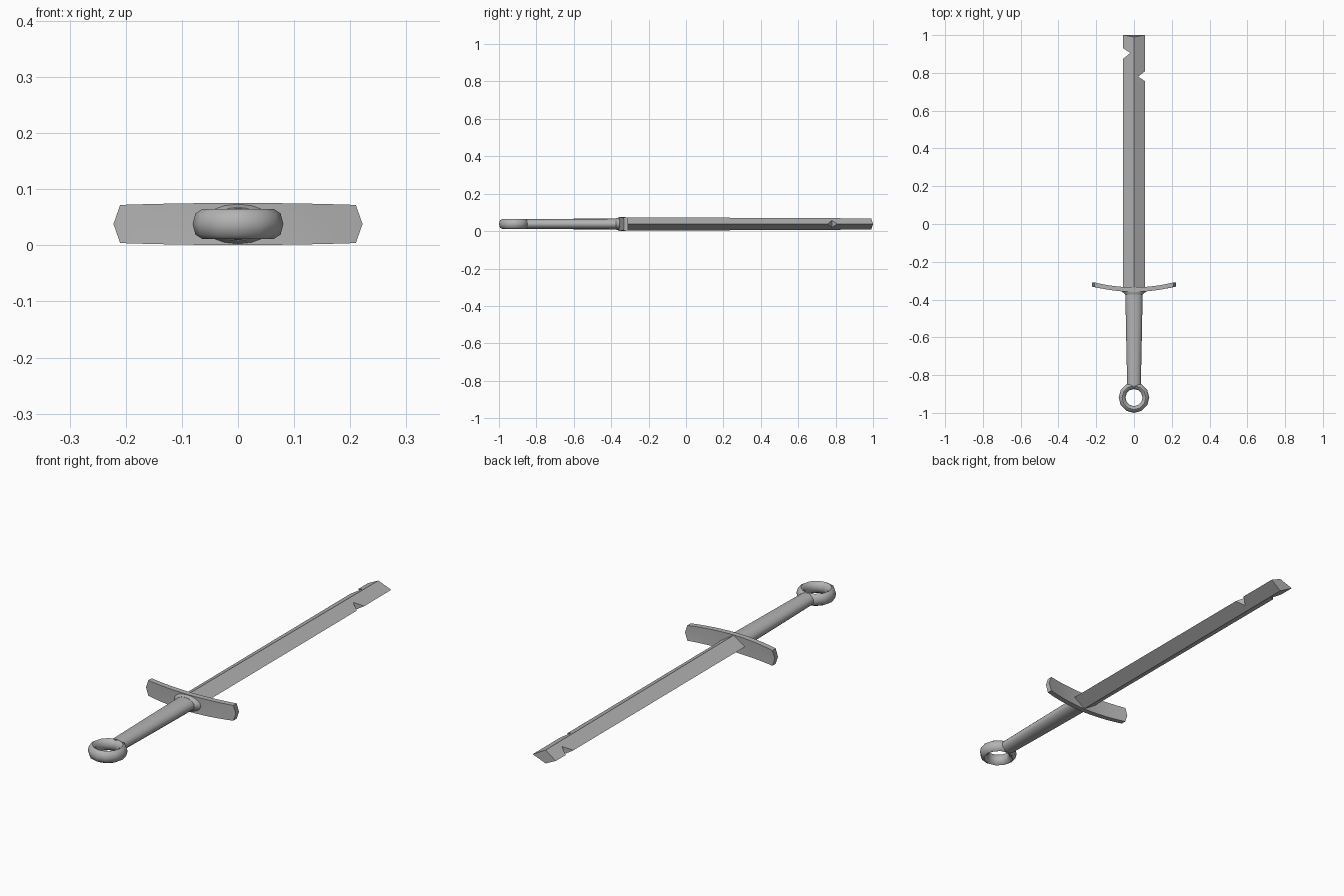
import bpy, bmesh, math

if "Cube" in bpy.data.objects:
    bpy.data.objects.remove(bpy.data.objects["Cube"], do_unlink=True)

MID = 0.038  # height of the central plane

steel = bpy.data.materials.new("grey steel")
steel.use_nodes = True
GREY = (0.45, 0.45, 0.45, 1)
steel.diffuse_color = GREY
steel.node_tree.nodes["Principled BSDF"].inputs["Base Color"].default_value = GREY


def finish(name, bm, smooth=None):
    bmesh.ops.recalc_face_normals(bm, faces=bm.faces)
    mesh = bpy.data.meshes.new(name)
    bm.to_mesh(mesh)
    bm.free()
    mesh.materials.append(steel)
    obj = bpy.data.objects.new(name, mesh)
    bpy.context.collection.objects.link(obj)
    if smooth:
        bpy.ops.object.select_all(action='DESELECT')
        obj.select_set(True)
        bpy.context.view_layer.objects.active = obj
        bpy.ops.object.shade_smooth_by_angle(angle=math.radians(smooth))
    return obj


def loft(name, rings, closed=False, smooth=None):
    """Skin a list of equal-length point loops."""
    bm = bmesh.new()
    loops = [[bm.verts.new(p) for p in ring] for ring in rings]
    pairs = list(zip(loops, loops[1:]))
    if closed:
        pairs.append((loops[-1], loops[0]))
    else:
        bm.faces.new(loops[0])
        bm.faces.new(loops[-1])
    n = len(loops[0])
    for a, b in pairs:
        for i in range(n):
            j = (i + 1) % n
            bm.faces.new((a[i], a[j], b[j], b[i]))
    return finish(name, bm, smooth)


# Blade: diamond section, slightly thinner and hollowed at the broken end
def diamond(y_edge, y_ridge, half):
    return [(-0.057, y_edge, MID), (0, y_ridge, MID + half),
            (0.057, y_edge, MID), (0, y_ridge, MID - half)]


blade = loft("blade", [diamond(-0.335, -0.335, 0.036), diamond(1, 0.99, 0.030)])


# Chips in the two cutting edges
def chip(name, side, low, apex, high, depth):
    def outline(z):
        return [(side * 0.057, low, z), (side * depth, apex, z),
                (side * 0.057, high, z), (side * 0.1, high, z), (side * 0.1, low, z)]
    cutter = loft(name, [outline(-0.1), outline(0.2)])
    cutter.hide_render = True
    cutter.hide_viewport = True
    mod = blade.modifiers.new(name, 'BOOLEAN')
    mod.operation = 'DIFFERENCE'
    mod.solver = 'EXACT'
    mod.object = cutter
    return cutter


cutters = [chip("right_chip_cutter", -1, 0.875, 0.905, 0.93, 0.02),
           chip("left_chip_cutter", 1, 0.757, 0.78, 0.808, 0.022)]

# Bake the chips into the blade and drop the cutters
bpy.context.view_layer.update()
depsgraph = bpy.context.evaluated_depsgraph_get()
baked = bpy.data.meshes.new_from_object(blade.evaluated_get(depsgraph))
blade.modifiers.clear()
blade.data = baked
for cutter in cutters:
    bpy.data.objects.remove(cutter, do_unlink=True)

# Crossguard: bar bowed towards the blade, with pointed ends
sections = []
STEPS = 12
for i in range(STEPS + 1):
    t = 2 * i / STEPS - 1
    x, y = 0.21 * t, -0.347 + 0.026 * t * t
    half = 0.0375 - 0.0035 * t * t
    tip = 0.012 * t if abs(t) == 1 else 0
    sections.append([(x, y - 0.012, MID - half), (x + tip, y - 0.011, MID),
                     (x, y - 0.012, MID + half), (x, y + 0.012, MID + half),
                     (x + tip, y + 0.011, MID), (x, y + 0.012, MID - half)])
loft("crossguard", sections, smooth=30)


# Grip and flared collar: rounded sections
def oval(y, rx, rz, sides=16):
    angles = [2 * math.pi * k / sides for k in range(sides)]
    return [(rx * math.cos(a), y, MID + rz * math.sin(a)) for a in angles]


loft("collar", [oval(-0.35, 0.068, 0.037), oval(-0.357, 0.065, 0.036),
                oval(-0.373, 0.046, 0.030)], smooth=35)
loft("grip", [oval(-0.36, 0.046, 0.029), oval(-0.62, 0.041, 0.028),
              oval(-0.862, 0.036, 0.026)], smooth=40)

# Ring pommel: faceted ring, taller than it is wide
rings = []
for i in range(12):
    a = 2 * math.pi * i / 12 + math.pi / 2
    ring = []
    for k in range(8):
        b = 2 * math.pi * k / 8
        r = 0.063 + 0.018 * math.cos(b)
        ring.append((r * math.cos(a), -0.919 + r * math.sin(a), MID + 0.027 * math.sin(b)))
    rings.append(ring)
loft("ring_pommel", rings, closed=True, smooth=60)
